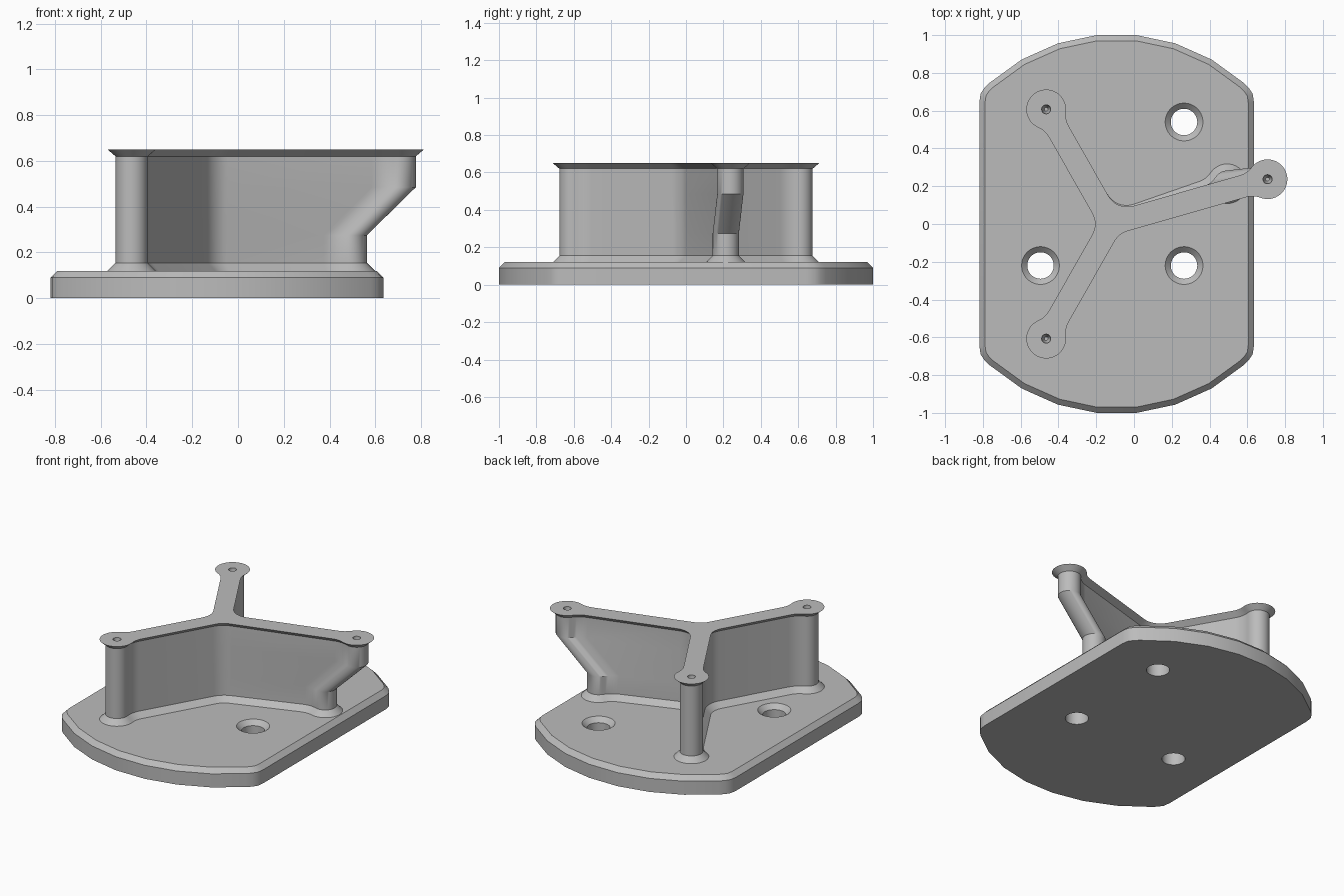
import bpy, bmesh
from math import sin, cos, pi, asin, sqrt, atan2, radians
from mathutils import Vector

cube = bpy.data.objects.get("Cube")
if cube:
    bpy.data.objects.remove(cube)

grey = bpy.data.materials.new("plain grey")
grey.use_nodes = True
grey.diffuse_color = (0.5, 0.5, 0.5, 1)
grey.node_tree.nodes["Principled BSDF"].inputs["Base Color"].default_value = (0.5, 0.5, 0.5, 1)


def loft(name, sections):
    """Closed solid through (outline, height) sections with equal point counts."""
    bm = bmesh.new()
    rings = [[bm.verts.new((p[0], p[1], z)) for p in pts] for pts, z in sections]
    n = len(rings[0])
    for low, high in zip(rings, rings[1:]):
        for i in range(n):
            j = (i + 1) % n
            bm.faces.new((low[i], low[j], high[j], high[i]))
    bm.faces.new(rings[0][::-1])
    bm.faces.new(rings[-1])
    mesh = bpy.data.meshes.new(name)
    bm.to_mesh(mesh)
    bm.free()
    mesh.materials.append(grey)
    obj = bpy.data.objects.new(name, mesh)
    bpy.context.collection.objects.link(obj)
    return obj


def arc(center, radius, start, end, steps):
    return [center + radius * Vector((cos(t), sin(t)))
            for t in (start + (end - start) * k / steps for k in range(steps + 1))]


def cut(obj, centers, profile, sides):
    """Subtract a round tool with a (radius, height) profile at each centre."""
    for c in centers:
        tool = loft("hole_cutter", [(arc(Vector(c), r, 0, 2 * pi, sides)[:-1], z) for r, z in profile])
        tool.hide_render = True
        mod = obj.modifiers.new("hole", 'BOOLEAN')
        mod.operation, mod.solver, mod.object = 'DIFFERENCE', 'EXACT', tool
        bpy.context.view_layer.objects.active = obj
        bpy.ops.object.modifier_apply(modifier=mod.name)
        bpy.data.objects.remove(tool)


def smooth(obj):
    bpy.ops.object.select_all(action='DESELECT')
    obj.select_set(True)
    bpy.context.view_layer.objects.active = obj
    bpy.ops.object.shade_smooth_by_angle(angle=radians(30))


def inset(pts, d):
    """Move a counter-clockwise outline inwards by d."""
    out = []
    for i, p in enumerate(pts):
        a = (p - pts[i - 1]).normalized()
        b = (pts[(i + 1) % len(pts)] - p).normalized()
        na, nb = Vector((-a.y, a.x)), Vector((-b.y, b.x))
        out.append(p + (na + nb) * d / (1 + na.dot(nb)))
    return out


# Base plate: faceted round ends, straight sides, chamfered top edge
mid_x, half = -0.092, 0.727
quarter = [Vector((half, 0.645)), Vector((0.72, 0.69)), Vector((0.70, 0.72))]
quarter += arc(Vector((0, 0)), 1.0055, radians(48), radians(84), 3)
upper = quarter + [Vector((-p.x, p.y)) for p in reversed(quarter)]
outline = upper + [Vector((-p.x, -p.y)) for p in upper]
outline = [p + Vector((mid_x, 0)) for p in outline]
base = loft("base_plate", [(outline, 0), (outline, 0.09), (inset(outline, 0.03), 0.12)])

# Countersunk mounting holes
cut(base, [(0.265, 0.54), (0.265, -0.22), (-0.495, -0.22)],
    [(0.07, -0.05), (0.07, 0.09), (0.11, 0.13)], 48)
smooth(base)

# Three-armed wall with round posts
HUB = Vector((-0.12, 0))
BACK, FRONT = Vector((-0.465, 0.607)), Vector((-0.465, -0.607))
SIDE_TOP, SIDE_LOW = Vector((0.707, 0.237)), Vector((0.493, 0.213))


def wall_outline(side, grow):
    R, w, f, g = 0.07 + grow, 0.025 + grow, 0.155 - grow, 0.15 - grow
    posts = [side, BACK, FRONT]
    angles = [atan2(*(p - HUB).yx) % (2 * pi) for p in posts]
    beta = asin((w + f) / (R + f))
    along = sqrt((R + f) ** 2 - (w + f) ** 2)
    pts = []
    for i, (p, a) in enumerate(zip(posts, angles)):
        u = Vector((cos(a), sin(a)))
        v = Vector((-u.y, u.x))
        right, left = (p - u * along + s * v * (w + f) for s in (-1, 1))
        # Fillet into the post, round the post, fillet back onto the arm
        pts += arc(right, f, a + pi / 2, a + beta, 6)
        pts += arc(p, R, a - (pi - beta), a + pi - beta, 28)[1:-1]
        pts += arc(left, f, a - beta, a - pi / 2, 6)
        # Fillet between this arm and the next
        b = angles[(i + 1) % 3] + (2 * pi if i == 2 else 0)
        m, h = (a + b) / 2, (b - a) / 2
        corner = HUB + Vector((cos(m), sin(m))) * (w + g) / sin(h)
        pts += arc(corner, g, m + pi + (pi / 2 - h), m + pi - (pi / 2 - h), 8)
    return pts


wall = loft("three_arm_support", [
    (wall_outline(SIDE_LOW, 0.035), 0.10),
    (wall_outline(SIDE_LOW, 0.035), 0.12),
    (wall_outline(SIDE_LOW, 0), 0.155),
    (wall_outline(SIDE_LOW, 0), 0.275),
    (wall_outline(SIDE_TOP, 0), 0.485),
    (wall_outline(SIDE_TOP, 0), 0.62),
    (wall_outline(SIDE_TOP, 0.035), 0.65)])

# Small screw holes in the post tops
cut(wall, [SIDE_TOP, BACK, FRONT], [(0.01, 0.59), (0.024, 0.63), (0.024, 0.68)], 20)
smooth(wall)
